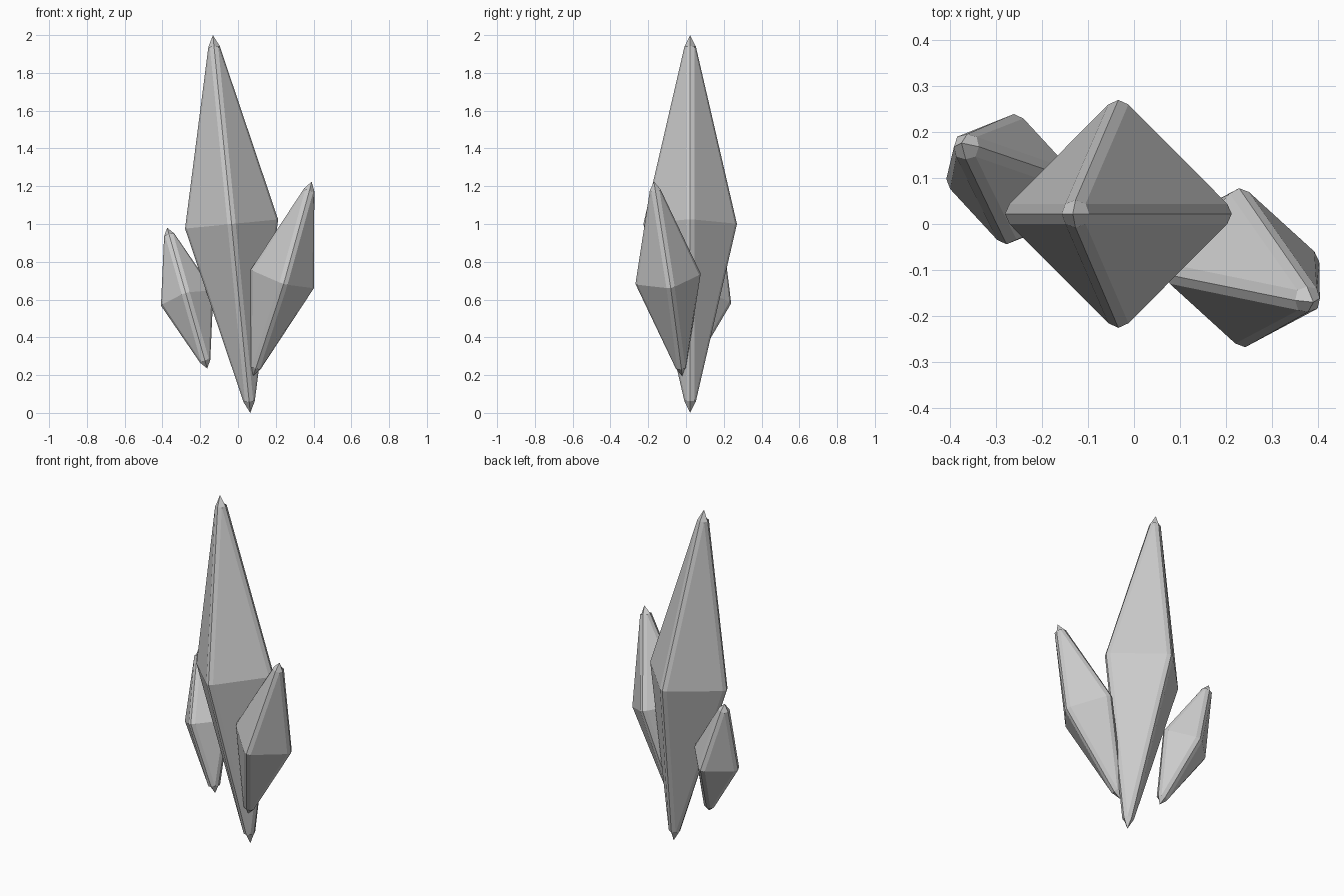
import bpy
import bmesh
from mathutils import Vector, Matrix

old = bpy.data.objects.get("Cube")
if old:
    bpy.data.objects.remove(old, do_unlink=True)

# Single stone colour
GREY = (0.6, 0.6, 0.6, 1.0)
stone = bpy.data.materials.new("stone_grey")
stone.use_nodes = True
stone.diffuse_color = GREY
stone.node_tree.nodes["Principled BSDF"].inputs["Base Color"].default_value = GREY

HALF_WIDTH = 0.022   # half the width of each rounded ridge
RIDGE_DROP = 0.010   # how far the ridge sides sit behind its crest


def crystal(name, bottom, top, side, radius, cap, ridge_end):
    """Four-sided double pyramid with two-facet ridges and small pointed caps."""
    bottom, top = Vector(bottom), Vector(top)
    axis = (top - bottom).normalized()
    half = (top - bottom).length / 2
    u = Vector(side)
    u = (u - axis * u.dot(axis)).normalized()
    v = axis.cross(u)
    place = Matrix((u, v, axis)).transposed().to_4x4()
    place.translation = (top + bottom) / 2

    bm = bmesh.new()

    def ring_point(k, x, y, z):
        turn = Matrix.Rotation(k * 1.5707963, 3, 'Z')
        return bm.verts.new(turn @ Vector((x, y, z)))

    # Waist: a crest with a flank on either side at each of the four corners
    flank = radius - RIDGE_DROP
    right = [ring_point(k, flank, -HALF_WIDTH, 0) for k in range(4)]
    crest = [ring_point(k, radius, 0, 0) for k in range(4)]
    left = [ring_point(k, flank, HALF_WIDTH, 0) for k in range(4)]

    # Upper and lower halves
    for sign in (1, -1):
        z = sign * (half - cap)
        ridge = [ring_point(k, ridge_end, 0, z) for k in range(4)]
        corner = [ring_point(k, HALF_WIDTH, HALF_WIDTH, z) for k in range(4)]
        tip = bm.verts.new((0, 0, sign * half))
        for k in range(4):
            n = (k + 1) % 4
            bm.faces.new((right[k], crest[k], ridge[k], corner[k - 1]))
            bm.faces.new((crest[k], left[k], corner[k], ridge[k]))
            bm.faces.new((left[k], right[n], corner[k]))
            bm.faces.new((ridge[k], corner[k], ridge[n], tip))

    bmesh.ops.recalc_face_normals(bm, faces=bm.faces)
    bm.transform(place)
    mesh = bpy.data.meshes.new(name)
    bm.to_mesh(mesh)
    bm.free()
    mesh.materials.append(stone)
    obj = bpy.data.objects.new(name, mesh)
    bpy.context.collection.objects.link(obj)
    return obj


# Tall middle crystal
crystal("main_crystal", (0.065, 0.022, 0.0), (-0.133, 0.022, 2.0),
        (1, 0, 0.1), 0.2477, 0.06, 0.030)
# Medium crystal leaning out to the front left
crystal("left_crystal", (0.08, -0.02, 0.196), (0.39, -0.17, 1.224),
        (0.165, 0.015, -0.055), 0.175, 0.045, 0.028)
# Small crystal leaning out to the back right
crystal("right_crystal", (-0.163, 0.019, 0.235), (-0.375, 0.176, 0.98),
        (-0.137, 0, -0.04), 0.1445, 0.04, 0.028)
